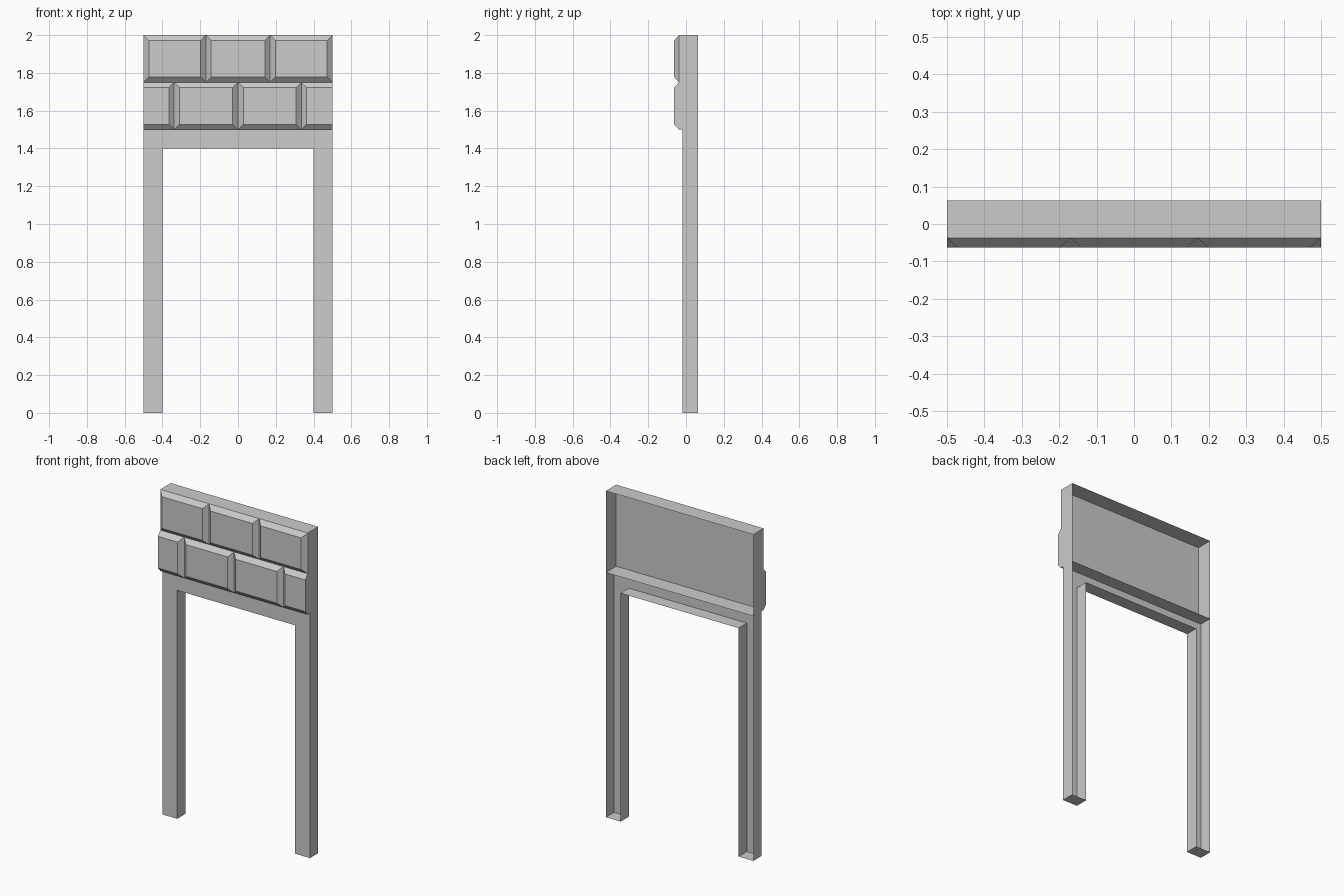
import bpy
import bmesh

cube = bpy.data.objects.get("Cube")
if cube:
    bpy.data.objects.remove(cube, do_unlink=True)

stone = bpy.data.materials.new("stone_grey")
stone.use_nodes = True
GREY = (0.6, 0.6, 0.6, 1)
stone.diffuse_color = GREY
stone.node_tree.nodes["Principled BSDF"].inputs["Base Color"].default_value = GREY

BACK = 0.0625      # open rear edge
PANEL = -0.0375    # front of the upper panel
FRAME = -0.0175    # front of the lower frame
BRICK = -0.0625    # front of the bricks
BEVEL = 0.028


def open_shell(name, front, y_front, back, y_back, skip=()):
    """Front face and side walls between two outlines, open at the rear."""
    bm = bmesh.new()
    f = [bm.verts.new((x, y_front, z)) for x, z in front]
    b = [bm.verts.new((x, y_back, z)) for x, z in back]
    bm.faces.new(f)
    for i in range(len(f)):
        if i not in skip:
            j = (i + 1) % len(f)
            bm.faces.new((f[i], b[i], b[j], f[j]))
    mesh = bpy.data.meshes.new(name)
    bm.to_mesh(mesh)
    bm.free()
    mesh.materials.append(stone)
    obj = bpy.data.objects.new(name, mesh)
    bpy.context.collection.objects.link(obj)


def rect(x0, x1, z0, z1):
    return [(x0, z0), (x1, z0), (x1, z1), (x0, z1)]


# Hollow doorway frame: two legs and a lintel, closed above by the panel floor
half = [(0.4, 1.4), (0.4, 0), (0.5, 0), (0.5, 1.5)]
outline = half + [(-x, z) for x, z in reversed(half)]
open_shell("doorway_frame", outline, FRAME, outline, BACK, skip=(3,))

# Hollow upper panel
panel = rect(-0.5, 0.5, 1.5, 2)
open_shell("upper_panel", panel, PANEL, panel, BACK)


# Rows of bevelled bricks; cut end bricks have straight outer sides
def brick_row(name, joints, z0, z1, bevel_ends):
    for i, (x0, x1) in enumerate(zip(joints, joints[1:])):
        left = BEVEL if bevel_ends or i > 0 else 0
        right = BEVEL if bevel_ends or i < len(joints) - 2 else 0
        face = rect(x0 + left, x1 - right, z0 + BEVEL, z1 - BEVEL)
        open_shell(f"{name}_{i + 1}", face, BRICK, rect(x0, x1, z0, z1), PANEL)


brick_row("top_brick", (-0.5, -0.17, 0.17, 0.5), 1.75, 2, True)
brick_row("lower_brick", (-0.5, -0.338, 0, 0.335, 0.5), 1.5, 1.75, False)
